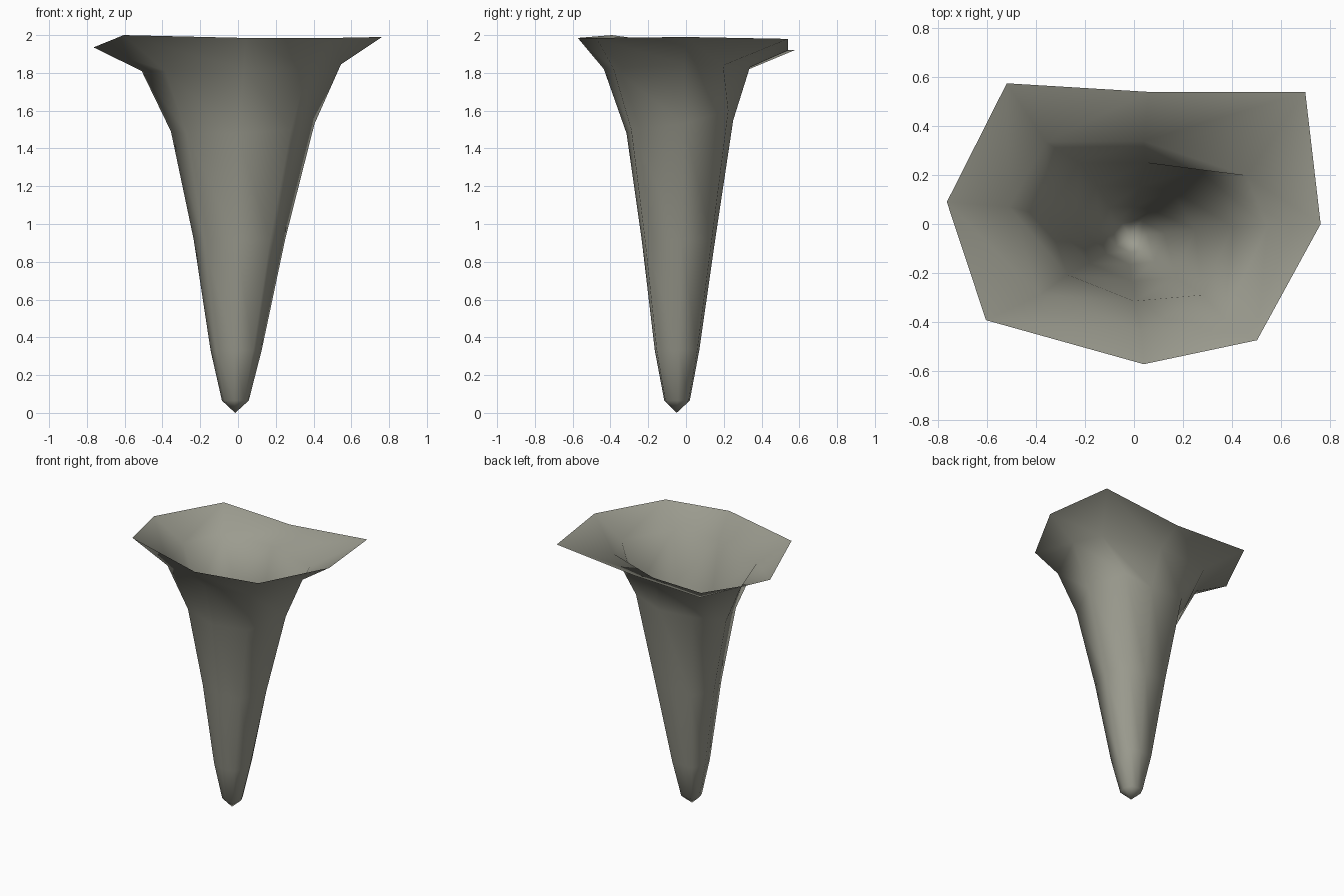
import bpy
import bmesh
from mathutils import Vector

old = bpy.data.objects.get("Cube")
if old:
    bpy.data.objects.remove(old, do_unlink=True)

# Single stone colour
stone = bpy.data.materials.new("grey_stone")
stone.use_nodes = True
colour = (0.33, 0.33, 0.275, 1)
stone.diffuse_color = colour
stone.node_tree.nodes["Principled BSDF"].inputs["Base Color"].default_value = colour

# Flared rim, shoulder and throat outlines: right side first, then round by the front
RIM = [(-.765, .09, 1.935), (-.605, -.393, 2.0), (.04, -.573, 1.985), (.503, -.475, 1.985),
       (.763, 0, 1.99), (.70, .54, 1.98), (.06, .54, 1.92), (-.52, .575, 1.92)]
SHOULDER = [(-.51, .07, 1.81), (-.385, -.29, 1.81), (.03, -.435, 1.82), (.37, -.385, 1.825),
            (.545, -.01, 1.845), (.46, .197, 1.84), (.04, .338, 1.83), (-.36, .335, 1.82)]
THROAT = [(-.355, .03, 1.49), (-.272, -.207, 1.48), (0, -.315, 1.48), (.28, -.29, 1.5),
          (.405, -.01, 1.53), (.26, .224, 1.60), (.05, .25, 1.55), (-.225, .25, 1.57)]


def scaled_ring(x0, x1, y0, y1, z):
    """Fit the throat outline into a smaller box at height z."""
    return [(x0 + (x + .355) / .76 * (x1 - x0),
             y0 + (y + .315) / .565 * (y1 - y0), z) for x, y, _ in THROAT]


rings = [RIM, SHOULDER, THROAT,
         scaled_ring(-.235, .25, -.235, .155, .92),
         scaled_ring(-.145, .125, -.165, .07, .33),
         scaled_ring(-.085, .057, -.115, .02, .065)]

# Loft the rings and close the lower tip
bm = bmesh.new()
loops = [[bm.verts.new(Vector(p)) for p in ring] for ring in rings]
for upper, lower in zip(loops, loops[1:]):
    for i in range(len(upper)):
        j = (i + 1) % len(upper)
        bm.faces.new((upper[i], lower[i], lower[j], upper[j]))
tip = bm.verts.new((-.015, -.05, 0))
last = loops[-1]
for i in range(len(last)):
    bm.faces.new((last[i], tip, last[(i + 1) % len(last)]))
for face in bm.faces:
    face.smooth = True

mesh = bpy.data.meshes.new("hollow_spike")
bm.to_mesh(mesh)
bm.free()
mesh.materials.append(stone)
spike = bpy.data.objects.new("hollow_spike", mesh)
bpy.context.collection.objects.link(spike)
